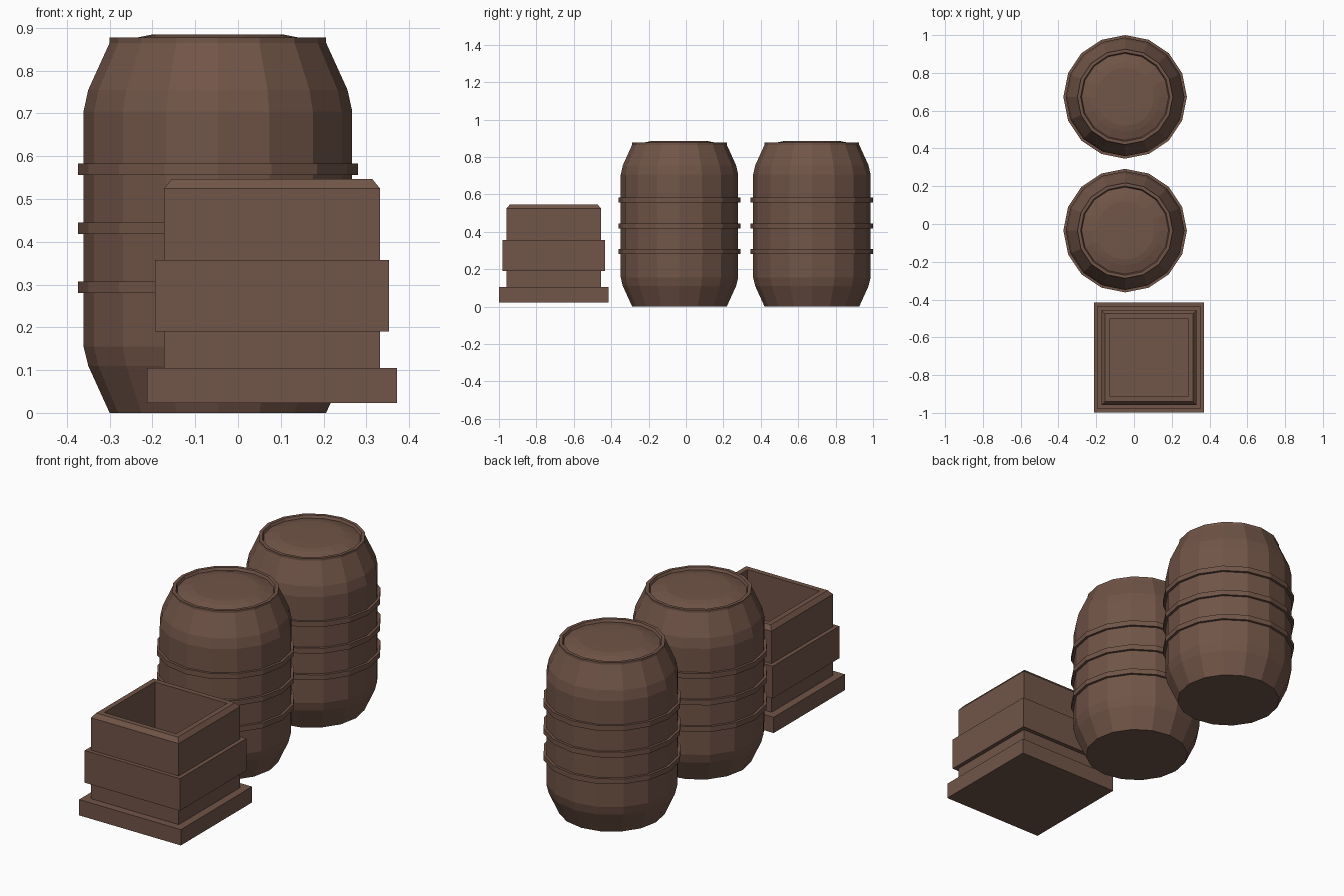
import bpy, bmesh, math

if "Cube" in bpy.data.objects:
    bpy.data.objects.remove(bpy.data.objects["Cube"])

wood = bpy.data.materials.new("brown_wood")
wood.diffuse_color = (0.165, 0.09, 0.064, 1)
wood.use_nodes = True
wood.node_tree.nodes["Principled BSDF"].inputs["Base Color"].default_value = wood.diffuse_color


def lathe(name, profile, sides, loc, phase=0.0, scale=1.0, closed=False):
    """Spin (radius, z) points into a flat-faced solid; closed joins last to first."""
    bm = bmesh.new()
    rings = []
    for r, z in profile:
        if r == 0:
            rings.append([bm.verts.new((0, 0, z))] * sides)
            continue
        angles = [phase + 2 * math.pi * i / sides for i in range(sides)]
        rings.append([bm.verts.new((r * scale * math.cos(a), r * scale * math.sin(a), z))
                      for a in angles])
    pairs = list(zip(rings, rings[1:]))
    if closed:
        pairs.append((rings[-1], rings[0]))
    for low, high in pairs:
        for i in range(sides):
            j = (i + 1) % sides
            corners = list(dict.fromkeys((low[i], low[j], high[j], high[i])))
            bm.faces.new(corners)
    if not closed:
        for ring in (rings[0], rings[-1]):
            if ring[0] is not ring[1]:
                bm.faces.new(ring)
    bmesh.ops.recalc_face_normals(bm, faces=bm.faces)
    mesh = bpy.data.meshes.new(name)
    bm.to_mesh(mesh)
    bm.free()
    mesh.materials.append(wood)
    obj = bpy.data.objects.new(name, mesh)
    obj.location = loc
    bpy.context.collection.objects.link(obj)
    return obj


def band(inner, outer, z0, z1):
    return [(inner, z0), (outer, z0), (outer, z1), (inner, z1)]


# Barrels: tapered body, raised rim, shallow domed lid, three hoops
barrel = [(0.253, 0), (0.303, 0.11), (0.314, 0.155), (0.314, 0.705),
          (0.303, 0.755), (0.253, 0.865), (0.253, 0.877), (0.236, 0.877),
          (0.230, 0.864), (0.185, 0.878), (0.155, 0.884), (0.10, 0.885), (0, 0.885)]
for label, y in (("front", -0.035), ("back", 0.673)):
    loc = (-0.047, y, 0)
    lathe(f"{label}_barrel_body", barrel, 16, loc)
    for k, z in enumerate((0.280, 0.418, 0.556)):
        lathe(f"{label}_barrel_hoop_{k + 1}", band(0.31, 0.327, z, z + 0.027),
              16, loc, closed=True)

# Open square crate: hollow body with chamfered rim, wide belt, base slab
square = dict(sides=4, loc=(0.0795, -0.707, 0), phase=math.pi / 4, scale=math.sqrt(2))
lathe("crate_body", [(0.252, 0.09), (0.252, 0.525), (0.234, 0.547),
                     (0.207, 0.547), (0.207, 0.106)], **square)
lathe("crate_belt", band(0.248, 0.273, 0.19, 0.357), closed=True, **square)
lathe("crate_base", [(0.292, 0.023), (0.292, 0.105)], **square)
